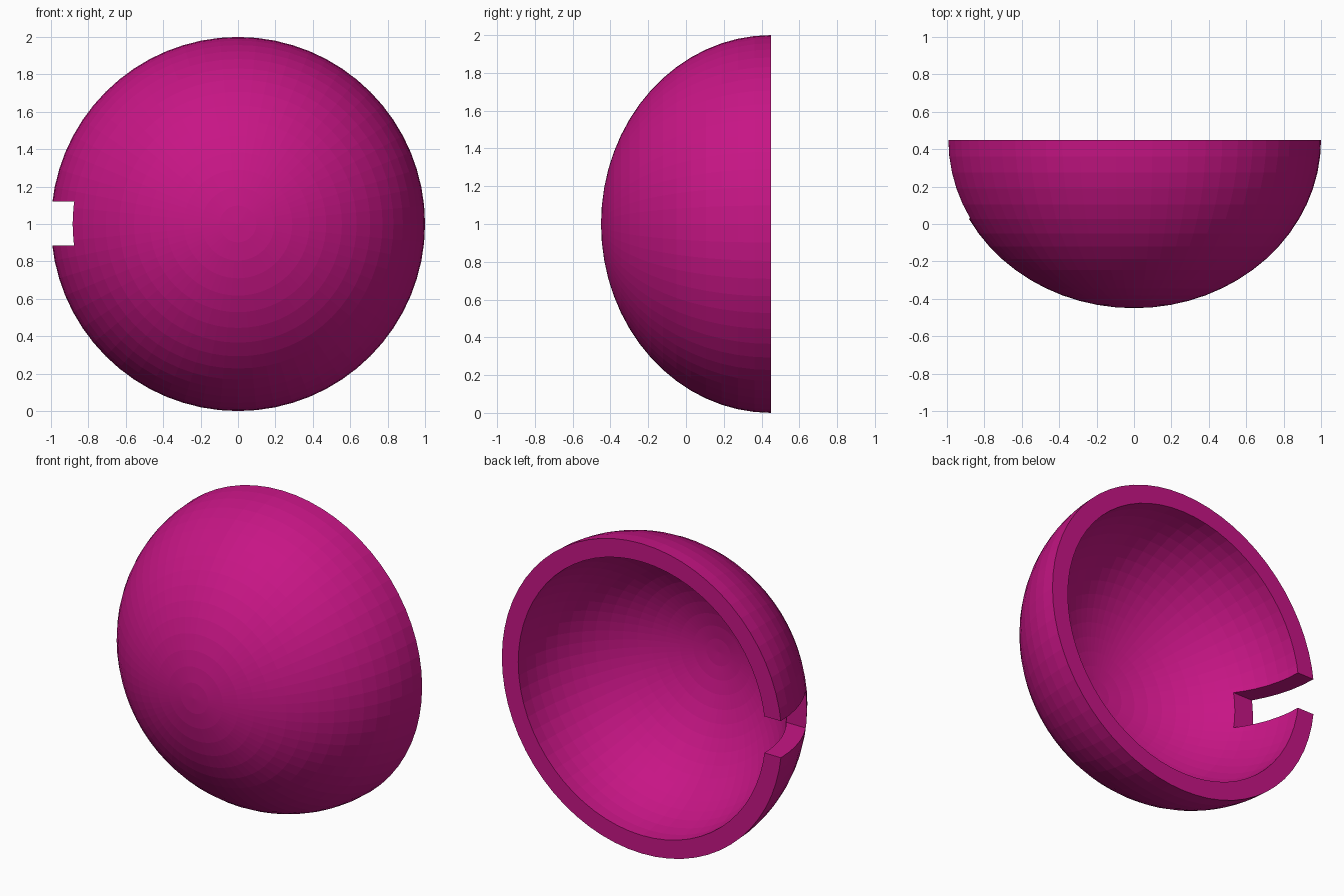
import bpy
import bmesh
from math import cos, sin, pi
from mathutils import Vector

cube = bpy.data.objects.get("Cube")
if cube:
    bpy.data.objects.remove(cube, do_unlink=True)

SEGMENTS = 64
RINGS = 16
RIM_Y = 0.45


def add_object(name, bm):
    mesh = bpy.data.meshes.new(name)
    bm.to_mesh(mesh)
    bm.free()
    obj = bpy.data.objects.new(name, mesh)
    bpy.context.collection.objects.link(obj)
    return obj


def quarter_arc(radius, depth):
    """Points from the rim to the pole of a half ellipsoid."""
    angles = [i / RINGS * pi / 2 for i in range(RINGS + 1)]
    return [(radius * cos(a), RIM_Y - depth * sin(a), 1) for a in angles]


# Bowl shell: outer and inner arcs joined at the rim, revolved about the y axis
bm = bmesh.new()
profile = quarter_arc(0.883, 0.785)[::-1] + quarter_arc(1.0, 0.9)
verts = [bm.verts.new(p) for p in profile]
edges = [bm.edges.new(pair) for pair in zip(verts, verts[1:])]
bmesh.ops.spin(bm, geom=verts + edges, cent=(0, 0, 1), axis=(0, 1, 0),
               angle=2 * pi, steps=SEGMENTS, use_merge=True)
bmesh.ops.remove_doubles(bm, verts=bm.verts, dist=0.0005)
bmesh.ops.recalc_face_normals(bm, faces=bm.faces)
shell = add_object("bowl_shell", bm)

# Slot cutter: open at the rim on the right side
bm = bmesh.new()
bmesh.ops.create_cube(bm, size=1)
bmesh.ops.scale(bm, vec=(0.8, 0.6, 0.236), verts=bm.verts)
bmesh.ops.translate(bm, vec=Vector((-0.9, 0.33, 1.002)), verts=bm.verts)
cutter = add_object("slot_cutter", bm)
cutter.hide_render = True
cutter.hide_viewport = True
cutter.display_type = 'WIRE'

slot = shell.modifiers.new("slot", 'BOOLEAN')
slot.operation = 'DIFFERENCE'
slot.solver = 'EXACT'
slot.object = cutter

# Magenta finish
mat = bpy.data.materials.new("magenta")
mat.use_nodes = True
color = (0.571, 0.0075, 0.235, 1)
mat.diffuse_color = color
mat.node_tree.nodes["Principled BSDF"].inputs["Base Color"].default_value = color
shell.data.materials.append(mat)
